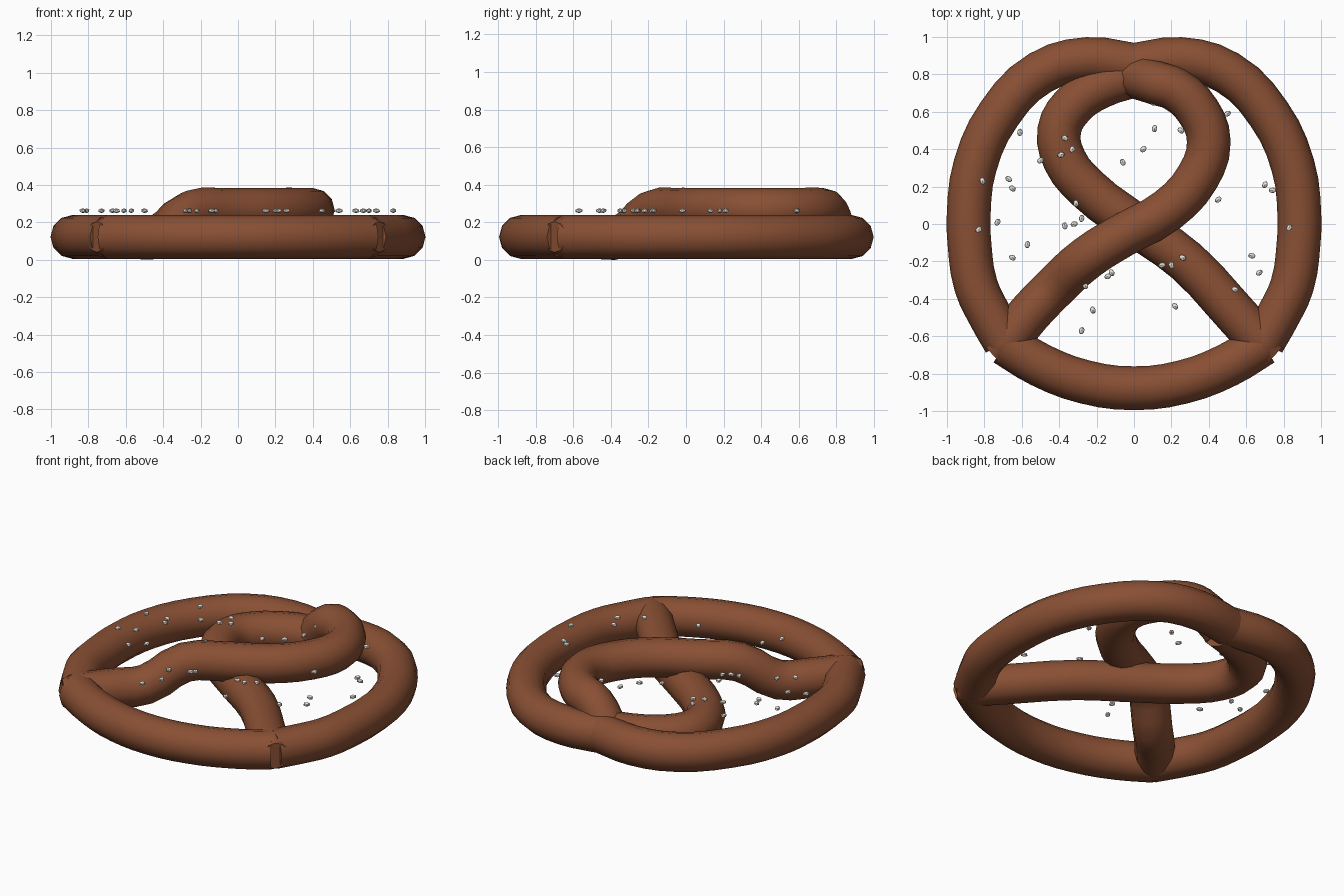
import bpy, bmesh, random
from mathutils import Matrix, Vector

if "Cube" in bpy.data.objects:
    bpy.data.objects.remove(bpy.data.objects["Cube"])

random.seed(4)
R = 0.117    # dough radius
LOW = 0.122  # centre height of dough lying flat
HIGH = 0.266 # centre height of dough crossing over


def material(name, rgb):
    m = bpy.data.materials.new(name)
    m.diffuse_color = (*rgb, 1)
    m.use_nodes = True
    m.node_tree.nodes["Principled BSDF"].inputs["Base Color"].default_value = m.diffuse_color
    return m


crust = material("baked crust", (0.25, 0.079, 0.034))
salt = material("salt white", (0.82, 0.80, 0.74))


def rope(name, pts):
    """Round dough rope through (x, y, z, thickness) points."""
    cu = bpy.data.curves.new(name, 'CURVE')
    cu.dimensions = '3D'
    cu.twist_mode = 'Z_UP'
    cu.bevel_depth = R
    cu.bevel_resolution = 4
    cu.resolution_u = 3
    cu.use_fill_caps = True
    sp = cu.splines.new('BEZIER')
    sp.bezier_points.add(len(pts) - 1)
    for bp, (x, y, z, r) in zip(sp.bezier_points, pts):
        bp.co = (x, y, z)
        bp.radius = r
        bp.handle_left_type = bp.handle_right_type = 'AUTO'
    ob = bpy.data.objects.new(name, cu)
    bpy.context.collection.objects.link(ob)
    bpy.ops.object.select_all(action='DESELECT')
    bpy.context.view_layer.objects.active = ob
    ob.select_set(True)
    bpy.ops.object.convert(target='MESH')
    ob = bpy.context.view_layer.objects.active
    ob.data.materials.clear()
    ob.data.materials.append(crust)
    bpy.ops.object.shade_smooth_by_angle(angle=0.8)
    return ob


def flat(pts):
    return [(x, y, LOW, 1) for x, y in pts]


# Outer ring: two mirrored side arcs meeting in a notch at the back
side = [(0, 0.85), (0.25, 0.882), (0.5, 0.81), (0.72, 0.59), (0.85, 0.31),
        (0.884, 0.05), (0.88, -0.1), (0.845, -0.33), (0.77, -0.49), (0.69, -0.63)]
for name, s in (("right_side_arc", 1), ("left_side_arc", -1)):
    rope(name, flat([(s * x, y) for x, y in side]))

# Front arc joining both corners
rope("front_arc", flat([(-0.69, -0.64), (-0.5, -0.755), (-0.26, -0.845), (0, -0.878),
                        (0.26, -0.845), (0.5, -0.755), (0.69, -0.64)]))

# Lower strand: from the front right corner round the left loop
rope("lower_strand", [(0.755, -0.70, LOW, 0.7)] + flat(
    [(0.70, -0.65), (0.56, -0.50), (0.28, -0.20), (0, 0.0), (-0.25, 0.19), (-0.37, 0.34),
     (-0.40, 0.50), (-0.33, 0.63), (-0.19, 0.73), (0.02, 0.80)]))

# Upper strand: from the front left corner, climbing over the lower one
rope("upper_strand", [
    (-0.755, -0.70, LOW, 0.7), (-0.70, -0.65, LOW, 1), (-0.56, -0.48, LOW, 1),
    (-0.42, -0.335, LOW + 0.005, 1), (-0.25, -0.18, HIGH - 0.01, 1),
    (-0.06, -0.06, HIGH, 1), (0.18, 0.075, HIGH, 1), (0.34, 0.25, HIGH, 1),
    (0.40, 0.44, HIGH, 1), (0.345, 0.60, HIGH, 1), (0.22, 0.72, HIGH, 1),
    (0.13, 0.75, HIGH - 0.015, 1), (0, 0.79, LOW + 0.01, 1)])

# Salt grains scattered in one layer
grains = [(-.61, .49), (-.50, .34), (-.37, .46), (-.33, .40), (-.39, .37), (-.67, .24),
          (-.65, .19), (-.81, .23), (-.31, .11), (-.28, .03), (-.32, 0), (-.37, -.01),
          (-.73, .01), (-.83, -.03), (-.57, -.11), (-.65, -.18), (-.12, -.26), (-.26, -.33),
          (-.22, -.46), (-.28, -.57), (-.06, .33), (.05, .40), (.11, .51), (.10, .65),
          (.25, .50), (.50, .59), (.45, .13), (.70, .21), (.74, .18), (.83, -.02),
          (.63, -.17), (.67, -.26), (.54, -.35), (.22, -.44), (.15, -.22), (.20, -.22),
          (.26, -.18), (-.14, -.28)]
bm = bmesh.new()
for x, y in grains:
    m = (Matrix.Translation((x, y, 0.262)) @ Matrix.Rotation(random.uniform(0, 6.28), 4, 'Z')
         @ Matrix.Diagonal(Vector((1.15, 0.85, 0.7, 1))))
    bmesh.ops.create_icosphere(bm, subdivisions=1, radius=0.019, matrix=m)
me = bpy.data.meshes.new("salt_grains")
bm.to_mesh(me)
bm.free()
me.materials.append(salt)
bpy.context.collection.objects.link(bpy.data.objects.new("salt_grains", me))
